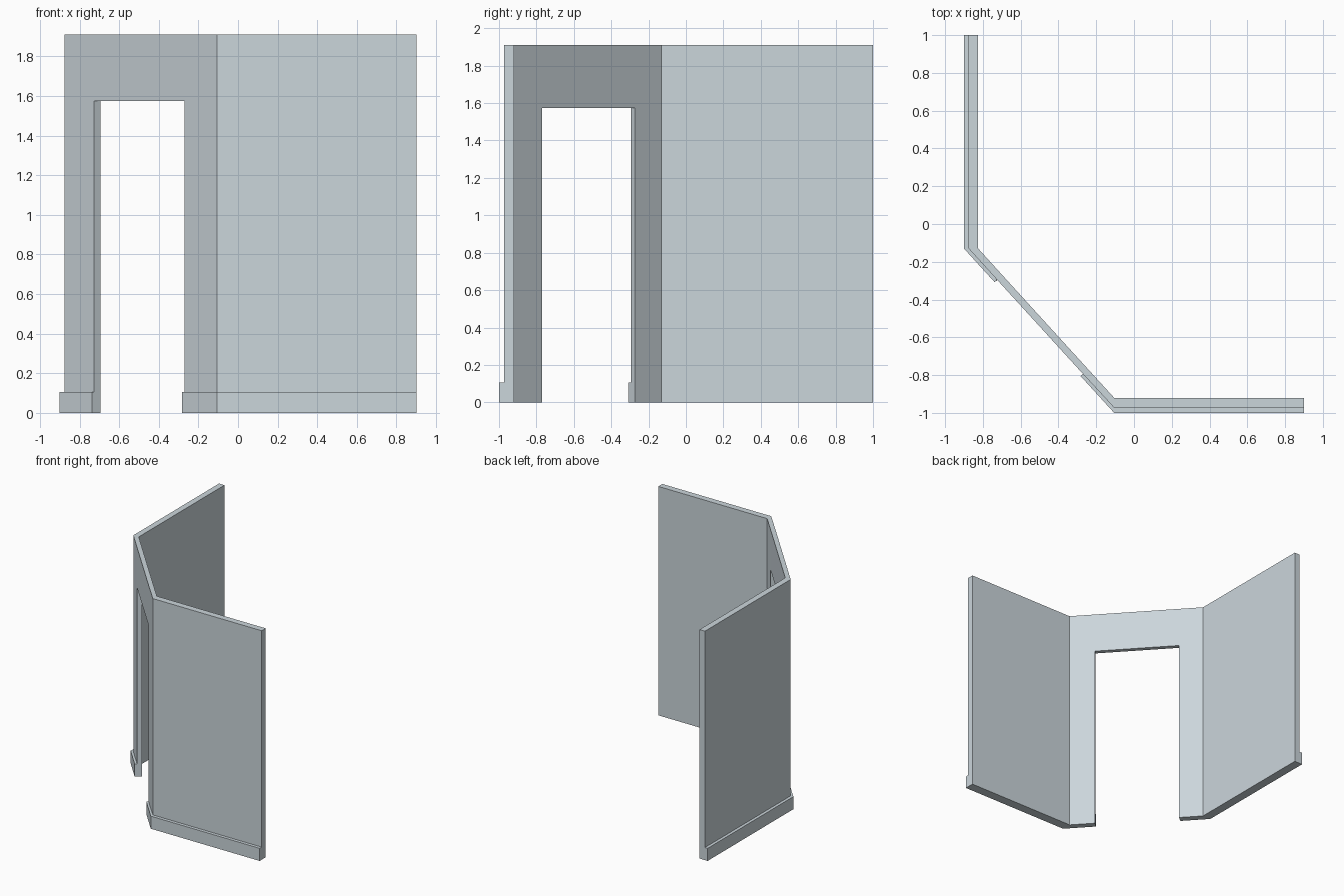
import bpy, bmesh

if "Cube" in bpy.data.objects:
    bpy.data.objects.remove(bpy.data.objects["Cube"])

TOP, DOOR, BASE = 1.91, 1.575, 0.105

# Plan stations along the wall: (inner face, outer face, skirting face)
stations = [
    ((-0.825, 1.0), (-0.875, 1.0), (-0.90, 1.0)),            # left wall end
    ((-0.825, -0.13), (-0.875, -0.13), (-0.90, -0.13)),      # left corner
    ((-0.695, -0.273), (-0.726, -0.294), (-0.738, -0.308)),  # left door jamb
    ((-0.242, -0.77), (-0.27, -0.794), (-0.282, -0.806)),    # right door jamb
    ((-0.105, -0.92), (-0.105, -0.973), (-0.105, -1.0)),     # right corner
    ((0.90, -0.92), (0.90, -0.973), (0.90, -1.0)),           # right wall end
]

paint = bpy.data.materials.new("pale blue grey")
paint.diffuse_color = (0.60, 0.67, 0.71, 1)
paint.use_nodes = True
paint.node_tree.nodes["Principled BSDF"].inputs["Base Color"].default_value = paint.diffuse_color

# Cross-section ring at each station: wall with projecting skirting
bm = bmesh.new()
rings = []
for i, o, s in stations:
    section = [(i, 0), (i, DOOR), (i, TOP), (o, TOP), (o, DOOR),
               (o, BASE), (s, BASE), (s, 0)]
    rings.append([bm.verts.new((p[0], p[1], z)) for p, z in section])

# Skin between stations; only the lintel spans the doorway
for n, (a, b) in enumerate(zip(rings, rings[1:])):
    loop = [1, 2, 3, 4] if n == 2 else list(range(8))
    for j, k in zip(loop, loop[1:] + loop[:1]):
        bm.faces.new((a[j], a[k], b[k], b[j]))

# Wall ends and door jambs
for n in (0, 5):
    bm.faces.new(rings[n])
for n in (2, 3):
    bm.faces.new([rings[n][j] for j in (0, 1, 4, 5, 6, 7)])

bmesh.ops.recalc_face_normals(bm, faces=bm.faces)
mesh = bpy.data.meshes.new("corner_wall")
bm.to_mesh(mesh)
bm.free()
mesh.materials.append(paint)
wall = bpy.data.objects.new("corner_wall_with_doorway", mesh)
bpy.context.collection.objects.link(wall)
